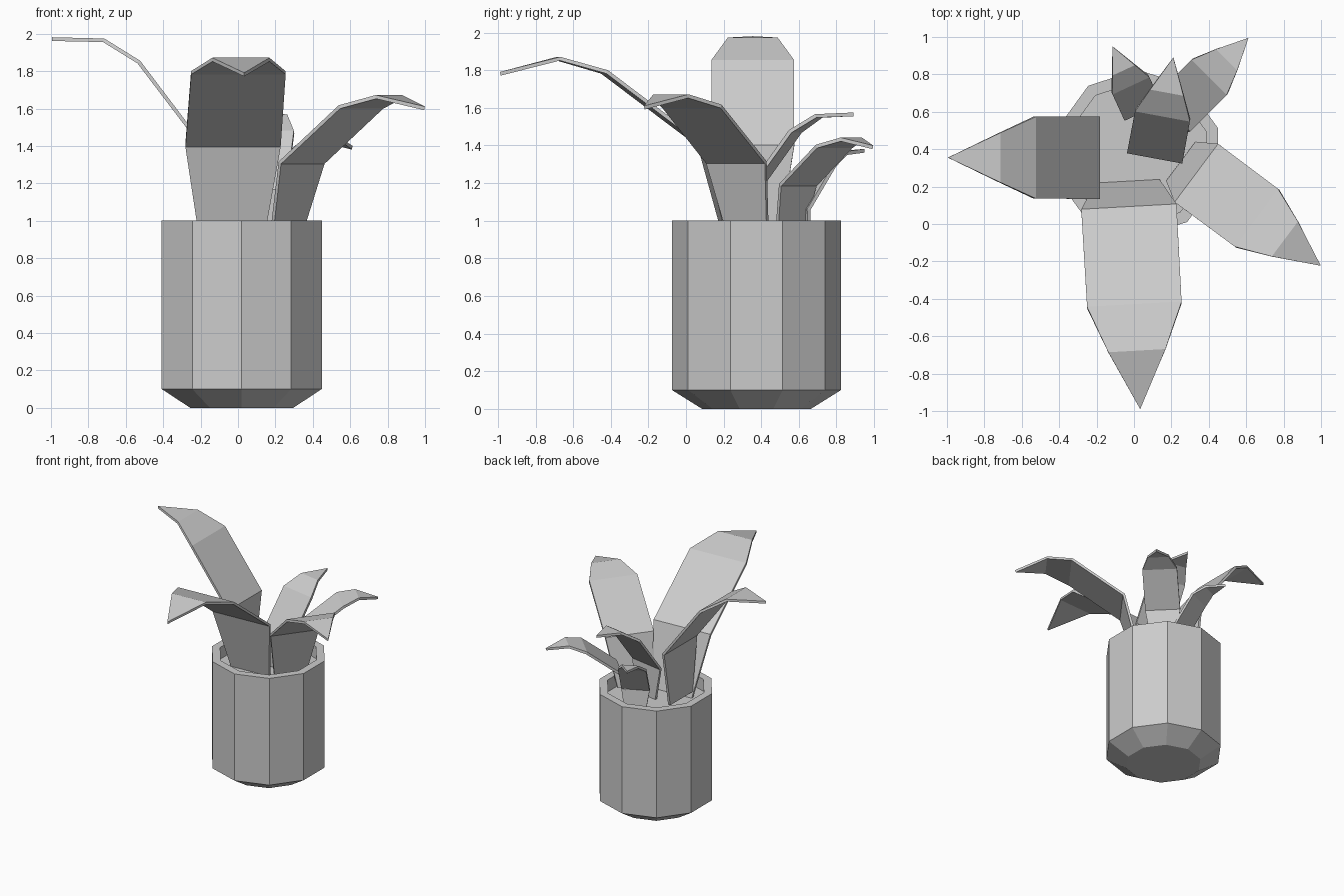
import bpy
from math import cos, sin, radians, pi
from mathutils import Vector

if "Cube" in bpy.data.objects:
    bpy.data.objects.remove(bpy.data.objects["Cube"])


def add_mesh(name, verts, faces):
    mesh = bpy.data.meshes.new(name)
    mesh.from_pydata(verts, [], faces)
    obj = bpy.data.objects.new(name, mesh)
    bpy.context.collection.objects.link(obj)
    return obj


SIDES = 10
CENTRE = (0.02, 0.375)


def ring(radius, z):
    return [(CENTRE[0] + radius * cos(-pi / 2 + 2 * pi * i / SIDES),
             CENTRE[1] + radius * sin(-pi / 2 + 2 * pi * i / SIDES), z)
            for i in range(SIDES)]


# Pot: ten-sided turned profile with a chamfered foot, flat rim and inner wall
profile = [(0.29, 0), (0.45, 0.1), (0.45, 1.0), (0.385, 1.0), (0.385, 0.9)]
verts = [v for r, z in profile for v in ring(r, z)]
faces = [tuple(reversed(range(SIDES)))]
for k in range(len(profile) - 1):
    for i in range(SIDES):
        a, b = k * SIDES + i, k * SIDES + (i + 1) % SIDES
        faces.append((a, b, b + SIDES, a + SIDES))
add_mesh("pot", verts, faces)

# Soil: flat disc closing the inside of the pot
add_mesh("soil", ring(0.385, 0.9), [tuple(range(SIDES))])

# Leaf template: segment (length, slope in degrees) and half width of each row
SEGMENTS = [(0.52, 75), (0.65, 37), (0.255, 16), (0.32, -14.5)]
WIDTHS = [0.172, 0.255, 0.253, 0.153]


def leaf(name, bend, yaw, scale, tilt):
    """Bent leaf, placed by the centre of its first bend."""
    out = Vector((cos(radians(yaw)), sin(radians(yaw)), 0))
    side = Vector((-out.y, out.x, 0))
    steps = [(out * cos(radians(a + tilt)) + Vector((0, 0, sin(radians(a + tilt))))) * l * scale
             for l, a in SEGMENTS]
    point = Vector(bend) - steps[0]
    verts = []
    for step, w in zip(steps, WIDTHS):
        verts += [point - side * w * scale, point + side * w * scale]
        point = point + step
    verts.append(point)
    faces = [(i, i + 2, i + 3, i + 1) for i in (0, 2, 4)] + [(6, 8, 7)]
    obj = add_mesh(name, verts, faces)
    mod = obj.modifiers.new("thickness", 'SOLIDIFY')
    mod.thickness = 0.02
    mod.offset = 0


leaf("front_leaf", (-0.027, 0.085, 1.4), -86.8, 1.0, 0)
leaf("left_leaf", (-0.19, 0.355, 1.4), 180, 0.866, 15.8)
leaf("right_leaf", (0.34, 0.268, 1.31), -36.7, 0.763, 0)
leaf("back_right_leaf", (0.212, 0.595, 1.19), 45, 0.525, 0)
leaf("back_middle_leaf", (0.112, 0.36, 1.165), 79.5, 0.59, 17)
leaf("back_left_leaf", (0.045, 0.607, 1.06), 115, 0.43, 20)
